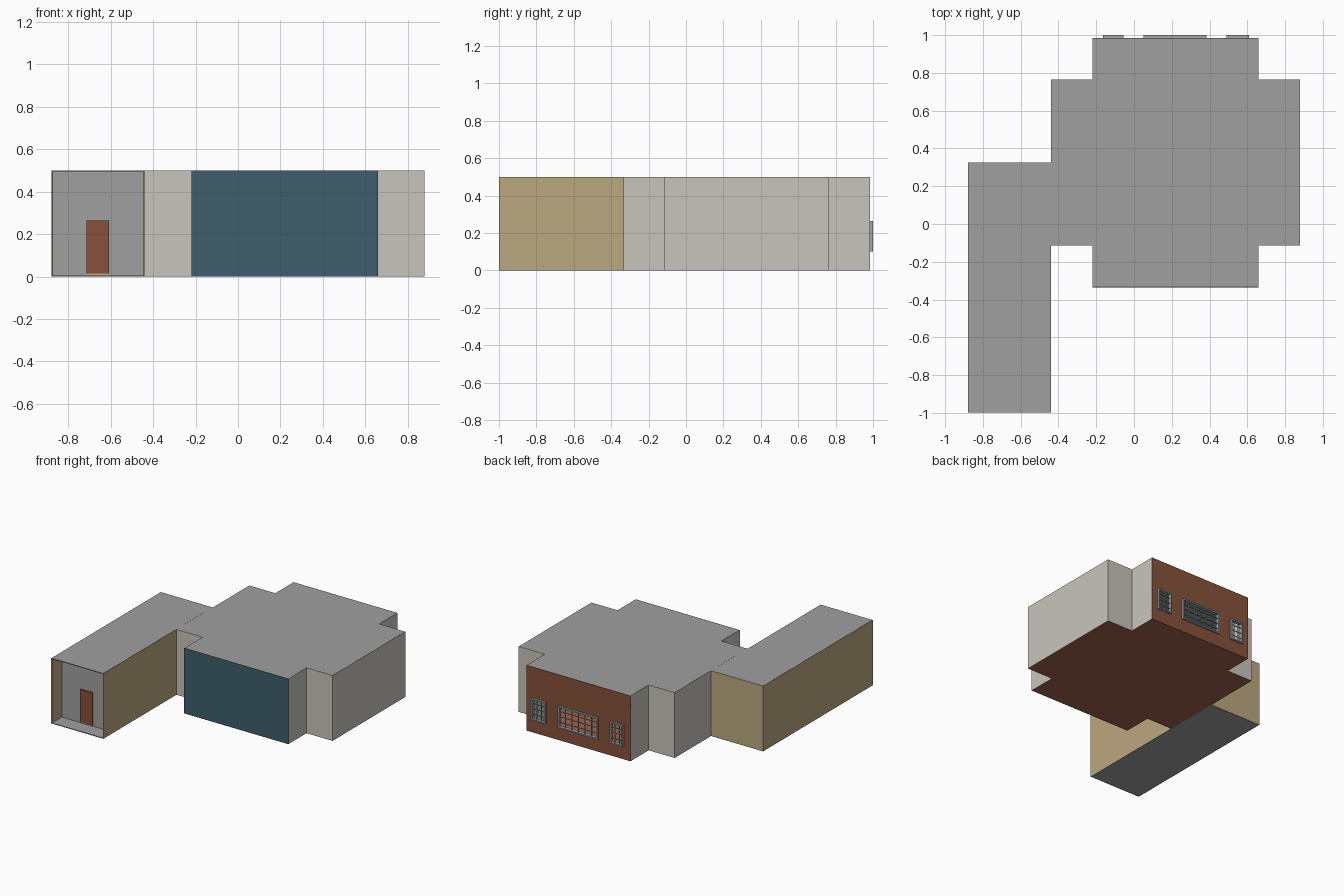
import bpy, bmesh
from mathutils import Vector

if "Cube" in bpy.data.objects:
    bpy.data.objects.remove(bpy.data.objects["Cube"])


def colour(name, r, g, b):
    def lin(c):
        c /= 255
        return c / 12.92 if c <= 0.04045 else ((c + 0.055) / 1.055) ** 2.4
    m = bpy.data.materials.new(name)
    m.diffuse_color = (lin(r), lin(g), lin(b), 1)
    m.use_nodes = True
    m.node_tree.nodes["Principled BSDF"].inputs["Base Color"].default_value = m.diffuse_color
    return m


GREY = colour("roof grey", 160, 160, 160)
WHITE = colour("off white", 201, 197, 188)
TAN = colour("tan", 187, 168, 128)
TEAL = colour("teal", 63, 94, 108)
RUST = colour("rust brown", 134, 82, 58)
WOOD = colour("wood floor", 158, 100, 76)
FRAME = colour("window grey", 158, 167, 172)


def prism(name, outline, z0, z1, mat):
    """Extrude a flat outline from z0 up to z1."""
    bm = bmesh.new()
    face = bm.faces.new([bm.verts.new((x, y, z0)) for x, y in outline])
    ext = bmesh.ops.extrude_face_region(bm, geom=[face])
    verts = [v for v in ext["geom"] if isinstance(v, bmesh.types.BMVert)]
    bmesh.ops.translate(bm, verts=verts, vec=(0, 0, z1 - z0))
    if not any(f for f in bm.faces if abs(f.calc_center_median().z - z0) < 1e-6):
        bm.faces.new([v for v in bm.verts if v not in verts])
    bmesh.ops.recalc_face_normals(bm, faces=bm.faces)
    me = bpy.data.meshes.new(name)
    bm.to_mesh(me)
    bm.free()
    me.materials.append(mat)
    ob = bpy.data.objects.new(name, me)
    bpy.context.collection.objects.link(ob)
    return ob


def box(name, x0, x1, y0, y1, z0, z1, mat):
    return prism(name, [(x0, y0), (x1, y0), (x1, y1), (x0, y1)], z0, z1, mat)


def inset(pts, d):
    """Mitred inward offset of a counter-clockwise outline."""
    out = []
    n = len(pts)
    for i in range(n):
        a, b, c = (Vector(pts[(i + k) % n]) for k in (-1, 0, 1))
        u, w = (b - a).normalized(), (c - b).normalized()
        n1, n2 = Vector((-u.y, u.x)), Vector((-w.y, w.x))
        out.append(tuple(b + d * (n1 + n2) / (1 + n1.dot(n2))))
    return out


T, TOP = 0.007, 0.4995


def shell(name, pts, base, floor, special):
    """Thin walls around an outline, plus floor and roof slabs."""
    inner = inset(pts, T)
    for i in range(len(pts)):
        mat = special.get(i, base)
        if mat:
            j = (i + 1) % len(pts)
            prism(f"{name}_wall_{i}", [pts[i], pts[j], inner[j], inner[i]],
                  0.0005, TOP, mat)
    prism(name + "_floor", inset(pts, 0.003), 0, 0.006, floor)
    prism(name + "_roof", inset(pts, 0.003), 0.494, 0.5, GREY)


# Main room: stepped plan, teal front, windowed back, open to the corridor
main = [(-.22, -.335), (.66, -.335), (.66, -.115), (.88, -.115), (.88, .765),
        (.66, .765), (.66, .985), (-.22, .985), (-.22, .765), (-.44, .765),
        (-.44, .325), (-.44, -.115), (-.22, -.115)]
shell("room", main, WHITE, WOOD, {0: TEAL, 6: None, 10: None})

# Corridor with open front porch
hall = [(-.88, -1), (-.44, -1), (-.44, -.115), (-.44, .325), (-.88, .325)]
shell("corridor", hall, TAN, GREY, {0: None, 2: None})
box("passage_lintel", -.446, -.434, -.115, .325, .48, .4995, GREY)
box("passage_sill", -.446, -.434, -.115, .325, .0005, .005, GREY)

# Recessed entrance wall and door
box("entrance_wall", -.874, -.446, -.88, -.873, .005, .495, GREY)
box("door", -.715, -.608, -.89, -.88, .015, .265, RUST)
box("door_sill", -.715, -.608, -.884, -.88, .005, .015, TAN)

# Back wall pieces around the three window openings
Z0, Z1 = .1, .265
windows = [(-.165, -.055, 2), (.05, .385, 5), (.49, .61, 2)]
Y0, Y1 = .985 - T, .985
box("back_wall_lower", -.22, .66, Y0, Y1, .0005, Z0, RUST)
box("back_wall_upper", -.22, .66, Y0, Y1, Z1, TOP, RUST)
edges = [-.22] + [x for w in windows for x in w[:2]] + [.66]
for i in range(0, len(edges), 2):
    box(f"back_wall_pier_{i // 2}", edges[i], edges[i + 1], Y0, Y1, Z0, Z1, RUST)

# Window frames with glazing bars
F, B = .010, .002
for k, (x0, x1, cols) in enumerate(windows):
    n = f"window_{k}_"
    for x in (x0, x1 - F):
        box(n + "jamb", x, x + F, .973, 1.0, Z0, Z1, FRAME)
    for z in (Z0, Z1 - F):
        box(n + "rail", x0 + F, x1 - F, .973, 1.0, z, z + F, FRAME)
    for i in range(1, cols + 1):
        x = x0 + (x1 - x0) * i / (cols + 1)
        box(n + "upright_bar", x - B, x + B, .983, .991, Z0 + F, Z1 - F, FRAME)
    for i in range(1, 4):
        z = Z0 + (Z1 - Z0) * i / 4
        box(n + "cross_bar", x0 + F, x1 - F, .984, .990, z - B, z + B, FRAME)
